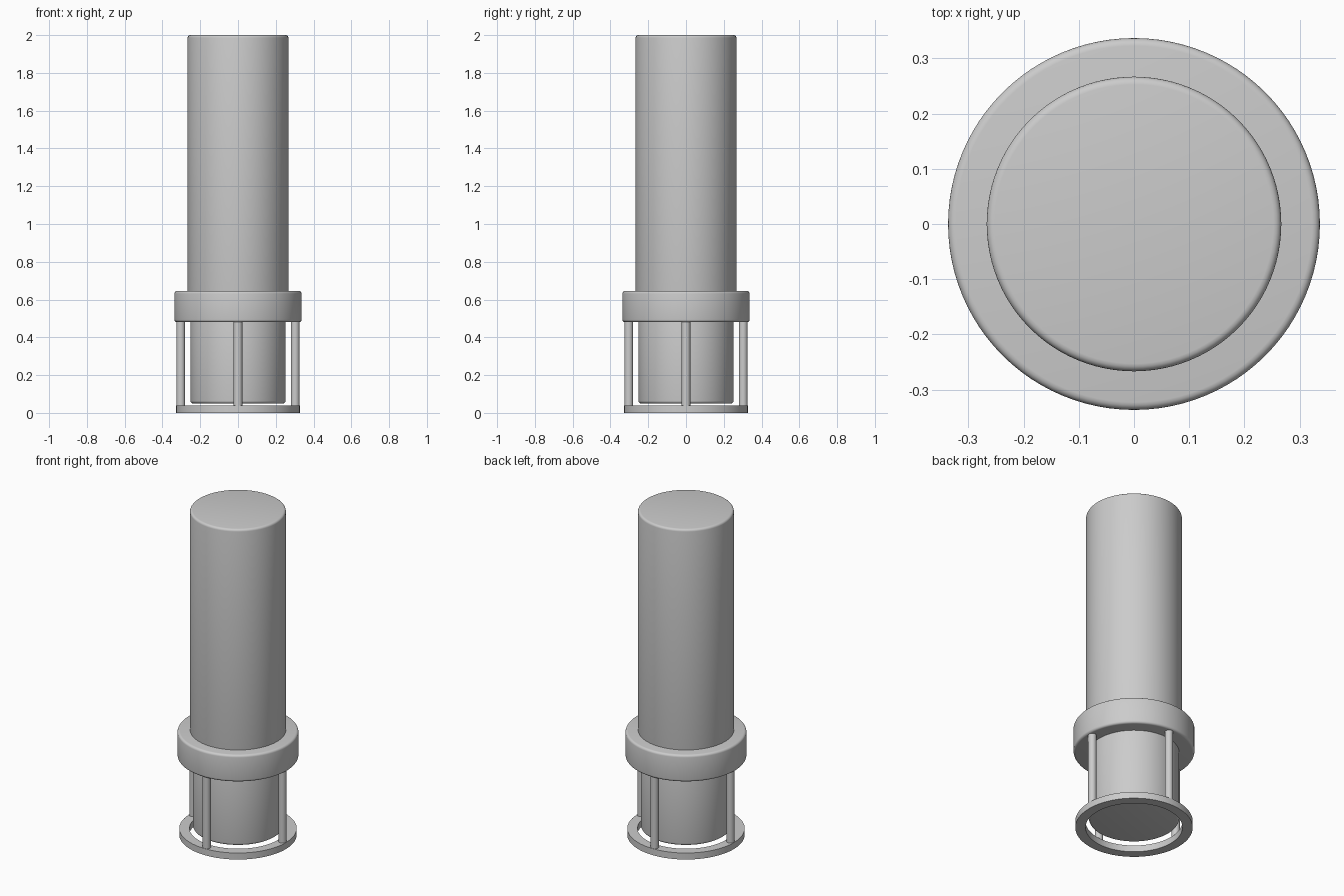
import bpy
import math

cube = bpy.data.objects.get("Cube")
if cube:
    bpy.data.objects.remove(cube, do_unlink=True)

grey = bpy.data.materials.new("plain grey")
grey.use_nodes = True
colour = (0.6, 0.6, 0.6, 1)
grey.diffuse_color = colour
grey.node_tree.nodes["Principled BSDF"].inputs["Base Color"].default_value = colour


def finish(name):
    obj = bpy.context.object
    obj.name = name
    obj.data.materials.append(grey)
    bpy.ops.object.shade_smooth_by_angle(angle=math.radians(35))
    return obj


def cylinder(name, radius, bottom, top, x=0, y=0, bevel=0, sides=96):
    bpy.ops.mesh.primitive_cylinder_add(
        vertices=sides, radius=radius, depth=top - bottom,
        location=(x, y, (bottom + top) / 2))
    obj = bpy.context.object
    if bevel:
        mod = obj.modifiers.new("rounded rim", 'BEVEL')
        mod.width = bevel
        mod.segments = 4
        mod.limit_method = 'ANGLE'
        mod.angle_limit = math.radians(60)
        bpy.ops.object.modifier_apply(modifier=mod.name)
    return finish(name)


# Main body, collar and narrower core
cylinder("upper_tube", 0.267, 0.6, 2.0, bevel=0.014)
cylinder("collar", 0.337, 0.48, 0.645, bevel=0.014)
cylinder("lower_core", 0.252, 0.05, 0.52, bevel=0.014)

# Open base ring: a flat annulus, thickened upward
outer, inner, height = 0.327, 0.27, 0.04
bpy.ops.mesh.primitive_cylinder_add(vertices=96, radius=outer, depth=height,
                                    location=(0, 0, height / 2))
ring = bpy.context.object
bpy.ops.mesh.primitive_cylinder_add(vertices=96, radius=inner, depth=1)
cutter = bpy.context.object
cutter.hide_render = True
bpy.context.view_layer.objects.active = ring
cut = ring.modifiers.new("opening", 'BOOLEAN')
cut.operation = 'DIFFERENCE'
cut.solver = 'EXACT'
cut.object = cutter
bpy.ops.object.modifier_apply(modifier=cut.name)
bpy.data.objects.remove(cutter, do_unlink=True)
ring.select_set(True)
finish("base_ring")

# Four rods joining the ring to the collar
for i, side in enumerate(("left", "back", "right", "front")):
    angle = i * math.pi / 2
    cylinder(side + "_rod", 0.023, 0.02, 0.5, 0.303 * math.cos(angle),
             0.303 * math.sin(angle), sides=24)
